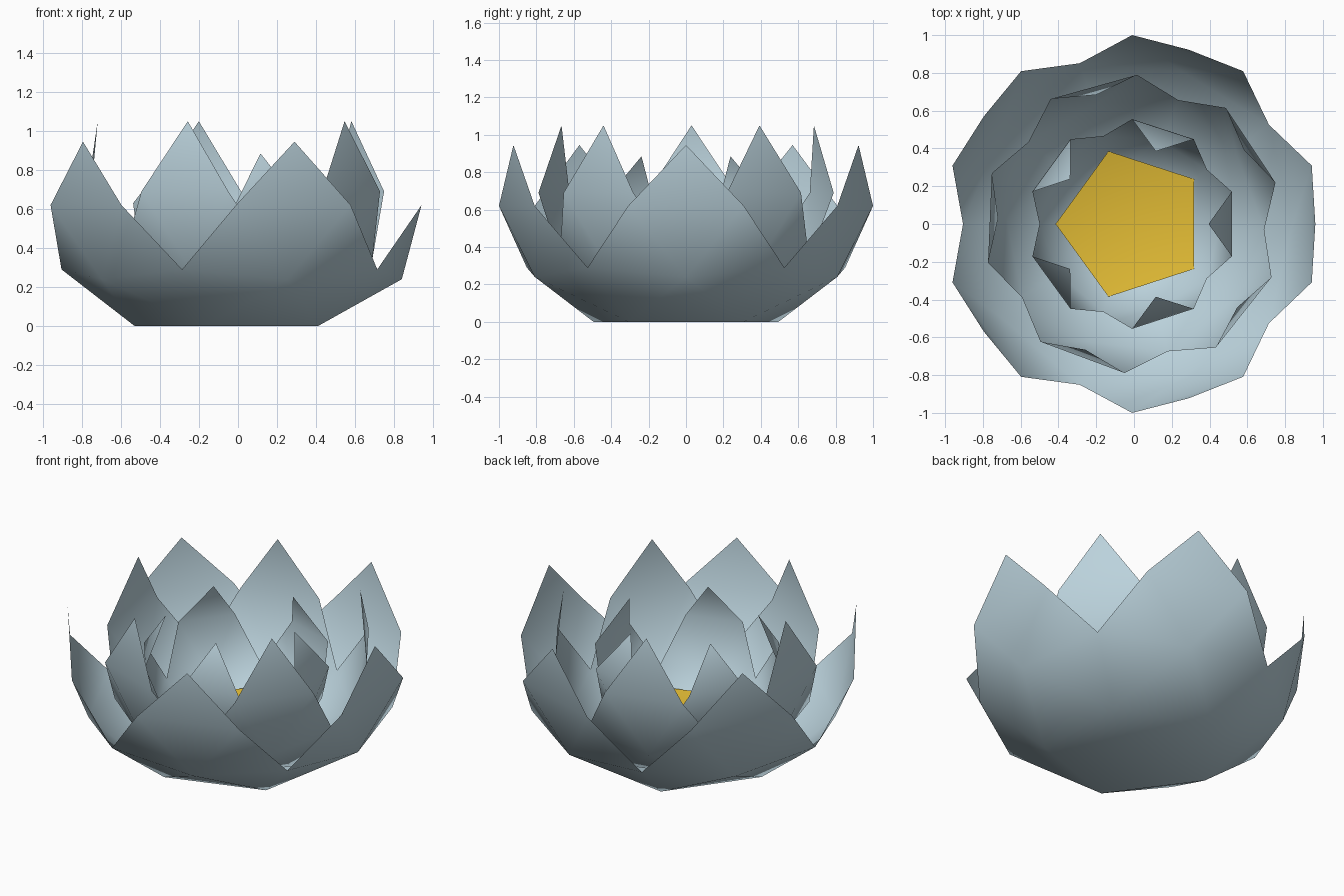
import bpy, bmesh, math

if "Cube" in bpy.data.objects:
    bpy.data.objects.remove(bpy.data.objects["Cube"])

CX = -0.01  # flower axis, so the bounding box is centred on x = 0


def material(name, rgb):
    m = bpy.data.materials.new(name)
    m.diffuse_color = (*rgb, 1)
    m.use_nodes = True
    m.node_tree.nodes["Principled BSDF"].inputs["Base Color"].default_value = m.diffuse_color
    return m


petal_blue = material("pale_blue", (0.50, 0.65, 0.72))
centre_yellow = material("golden_yellow", (0.76, 0.50, 0.035))


def polar(bm, r, deg, z):
    a = math.radians(deg)
    return bm.verts.new((CX + r * math.cos(a), r * math.sin(a), z))


def finish(bm, name, mat):
    me = bpy.data.meshes.new(name)
    for f in bm.faces:
        f.smooth = True
    bm.to_mesh(me)
    bm.free()
    me.materials.append(mat)
    ob = bpy.data.objects.new(name, me)
    bpy.context.collection.objects.link(ob)
    return ob


def petal_ring(name, turn, base, belly, notch, side, tip, spread=18):
    """Cup of five joined petals; each level is given as (radius, z)."""
    bm = bmesh.new()
    hub = bm.verts.new((CX, 0, base[1]))
    # shared seam points between neighbouring petals
    bases = [polar(bm, base[0], turn + 72 * i - 36, base[1]) for i in range(5)]
    notches = [polar(bm, notch[0], turn + 72 * i - 36, notch[1]) for i in range(5)]
    for i in range(5):
        a = turn + 72 * i
        j = (i + 1) % 5
        mid = polar(bm, belly[0], a, belly[1])
        s0 = polar(bm, side[0], a - spread, side[1])
        s1 = polar(bm, side[0], a + spread, side[1])
        top = polar(bm, tip[0], a, tip[1])
        for f in ((hub, bases[j], bases[i]),
                  (bases[i], bases[j], mid),
                  (bases[i], mid, notches[i]),
                  (bases[j], notches[j], mid),
                  (mid, s0, notches[i]),
                  (mid, notches[j], s1),
                  (mid, s1, s0),
                  (s0, s1, top)):
            bm.faces.new(f)
    return finish(bm, name, petal_blue)


# Three nested rings of petals
petal_ring("outer_petals", 0, (0.52, 0), (0.85, 0.24), (0.895, 0.29),
           (1.0, 0.62), (0.97, 0.945))
petal_ring("middle_petals", 33.6, (0.41, 0.04), (0.665, 0.29), (0.70, 0.345),
           (0.79, 0.69), (0.71, 1.05), 17.5)
petal_ring("inner_petals", 0, (0.286, 0.10), (0.467, 0.305), (0.49, 0.35),
           (0.555, 0.63), (0.405, 0.885))

# Shallow five-sided yellow centre
bm = bmesh.new()
hub = bm.verts.new((CX, 0, 0.16))
rim = [polar(bm, 0.405, 36 + 72 * i, 0.25) for i in range(5)]
for i in range(5):
    bm.faces.new((hub, rim[i], rim[(i + 1) % 5]))
finish(bm, "flower_centre", centre_yellow)
